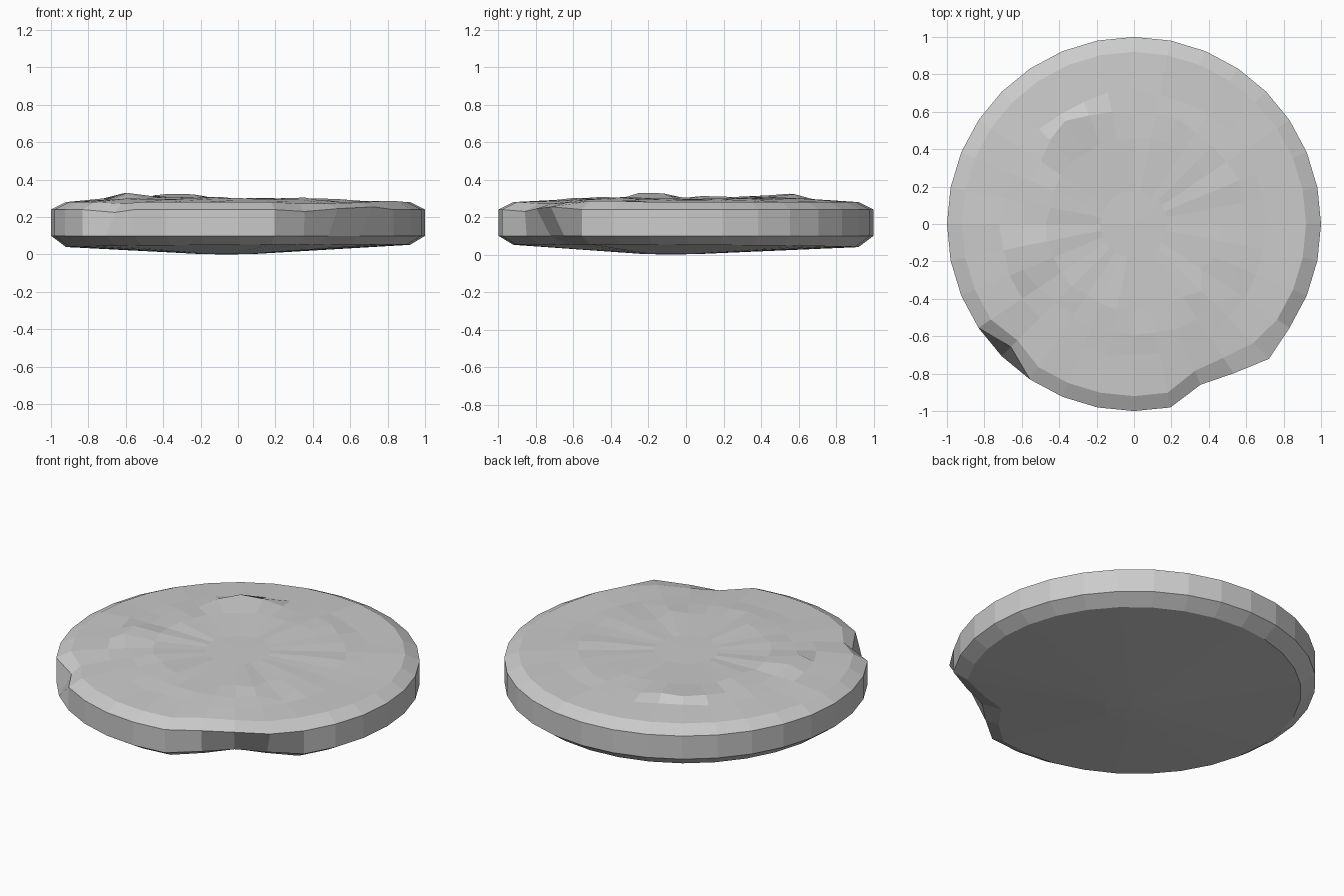
import bpy, bmesh, math, random

if "Cube" in bpy.data.objects:
    bpy.data.objects.remove(bpy.data.objects["Cube"])

random.seed(4)
N = 32
bm = bmesh.new()

# Ring profile from the underside to the top: (name, radius, height)
rings = [
    ("base_in", 0.15, 0.003), ("base_out", 0.92, 0.046),
    ("side_low", 1.0, 0.10), ("side_top", 1.0, 0.24),
    ("rim", 0.92, 0.28), ("outer", 0.71, 0.290),
    ("step", 0.60, 0.297), ("inner", 0.46, 0.302), ("hub", 0.18, 0.297),
]

# Chips and dents: (ring, degrees) -> (radius, height)
chips = {
    ("side_top", -67.5): (0.93, 0.23), ("side_top", -56.25): (0.96, 0.245),
    ("side_top", -45.0): (1.02, 0.255),
    ("side_low", -67.5): (0.92, 0.10), ("side_low", -56.25): (0.87, 0.10),
    ("side_low", -45.0): (0.92, 0.10),
    ("base_out", -67.5): (0.84, 0.047), ("base_out", -56.25): (0.76, 0.043),
    ("base_out", -45.0): (0.83, 0.046),
    ("rim", -67.5): (0.85, 0.272), ("rim", -56.25): (0.86, 0.272),
    ("rim", -45.0): (0.90, 0.277),
    ("side_top", -135.0): (0.93, 0.225), ("rim", -135.0): (0.88, 0.272),
    ("rim", -33.75): (0.92, 0.285), ("rim", -22.5): (0.92, 0.285),
    # raised lip on the back left of the top
    ("step", 112.5): (0.63, 0.315), ("step", 123.75): (0.66, 0.318),
    ("step", 135.0): (0.64, 0.315),
    ("outer", 123.75): (0.70, 0.287),
    # raised lump on the left
    ("step", -157.5): (0.65, 0.328), ("step", -168.75): (0.62, 0.322),
    # jagged front of the inner step
    ("inner", -45.0): (0.50, 0.308), ("inner", -33.75): (0.42, 0.302),
    ("step", -33.75): (0.69, 0.289),
}


def ring(name, r0, z0):
    verts = []
    for i in range(N):
        deg = i * 360 / N
        if deg > 180:
            deg -= 360
        a = math.radians(deg)
        r, z = chips.get((name, deg), (r0, z0))
        if name in ("outer", "step", "inner"):
            r += random.uniform(-0.012, 0.012)
            z += random.uniform(-0.005, 0.005) - 0.006 * math.cos(a)
        if name == "base_out":
            z += 0.006 * math.cos(a) - 0.006 * math.sin(a)
        ox, oy = (-0.06, -0.08) if name == "base_in" else (0, 0)
        verts.append(bm.verts.new((r * math.cos(a) + ox, r * math.sin(a) + oy, z)))
    return verts


loops = [ring(*r) for r in rings]

# Skin between the rings
for lo, hi in zip(loops, loops[1:]):
    for i in range(N):
        j = (i + 1) % N
        bm.faces.new((lo[i], lo[j], hi[j], hi[i]))

# Closing fans below and on top
for loop, co in ((loops[0], (-0.06, -0.08, 0.0)), (loops[-1], (0, 0, 0.298))):
    c = bm.verts.new(co)
    for i in range(N):
        bm.faces.new((loop[i], loop[(i + 1) % N], c))

bmesh.ops.recalc_face_normals(bm, faces=bm.faces[:])
mesh = bpy.data.meshes.new("stone_disc")
bm.to_mesh(mesh)
bm.free()
bpy.context.collection.objects.link(bpy.data.objects.new("stone_disc", mesh))
